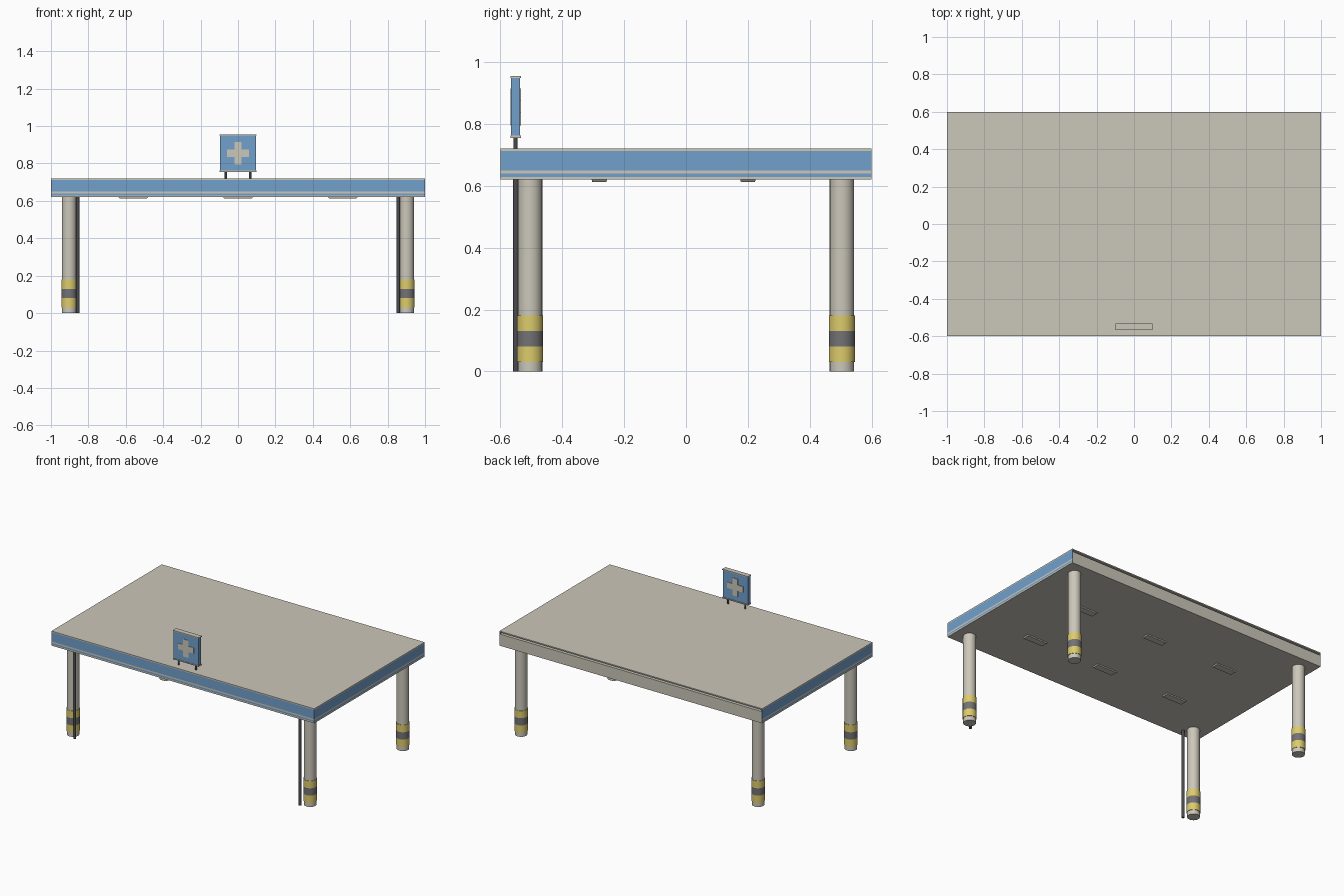
import bpy, bmesh, math

if "Cube" in bpy.data.objects:
    bpy.data.objects.remove(bpy.data.objects["Cube"])

def mat(name, c):
    m = bpy.data.materials.new(name)
    m.diffuse_color = (*c, 1)
    m.use_nodes = True
    m.node_tree.nodes["Principled BSDF"].inputs["Base Color"].default_value = m.diffuse_color
    return m

CREAM = mat("cream panel", (0.60, 0.57, 0.49))
BLUE = mat("sky blue", (0.165, 0.35, 0.60))
YELLOW = mat("hazard yellow", (0.72, 0.60, 0.15))
GREY = mat("band grey", (0.17, 0.17, 0.18))
DARK = mat("dark metal", (0.07, 0.072, 0.08))

def finish(name, bm, m):
    me = bpy.data.meshes.new(name)
    bmesh.ops.recalc_face_normals(bm, faces=bm.faces)
    bm.to_mesh(me)
    bm.free()
    me.materials.append(m)
    ob = bpy.data.objects.new(name, me)
    bpy.context.collection.objects.link(ob)
    return ob

def box(name, x, y, z, m, taper=1.0):
    """Box from (min, max) ranges; taper shrinks the bottom."""
    bm = bmesh.new()
    bmesh.ops.create_cube(bm, size=1)
    for v in bm.verts:
        k = taper if v.co.z < 0 else 1.0
        v.co = ((x[0] + x[1]) / 2 + v.co.x * k * (x[1] - x[0]),
                (y[0] + y[1]) / 2 + v.co.y * k * (y[1] - y[0]),
                (z[0] + z[1]) / 2 + v.co.z * (z[1] - z[0]))
    return finish(name, bm, m)

def tube(name, x, y, z, r, m, sides=24):
    bm = bmesh.new()
    bmesh.ops.create_cone(bm, cap_ends=True, segments=sides, radius1=r, radius2=r, depth=z[1] - z[0])
    bmesh.ops.translate(bm, verts=bm.verts, vec=(x, y, (z[0] + z[1]) / 2))
    for f in bm.faces:
        f.smooth = len(f.verts) == 4
    for e in bm.edges:
        e.smooth = all(len(f.verts) == 4 for f in e.link_faces)
    return finish(name, bm, m)

# Canopy: core, recessed gutter along the back, top deck
box("canopy_core", (-0.996, 0.996), (-0.596, 0.6), (0.62, 0.70), CREAM)
box("back_gutter", (-0.996, 0.996), (-0.596, 0.575), (0.70, 0.712), DARK)
box("roof_deck", (-1, 1), (-0.6, 0.6), (0.712, 0.72), CREAM)

# Fascia stripes on the front and both sides
for label, z, m in (("lower_trim", (0.62, 0.629), CREAM), ("lower_stripe", (0.629, 0.639), BLUE),
                    ("pale_stripe", (0.639, 0.649), CREAM), ("main_band", (0.649, 0.712), BLUE)):
    box("front_" + label, (-1, 1), (-0.6, -0.596), z, m)
    for side, s in (("left", -1), ("right", 1)):
        box(side + "_" + label, sorted((s * 0.996, s)), (-0.596, 0.6), z, m)

# Legs with hazard bands
for sx in (-1, 1):
    for sy in (-1, 1):
        x, y = sx * 0.902, sy * 0.504
        tube("leg", x, y, (0, 0.62), 0.0395, CREAM)
        tube("lower_yellow_band", x, y, (0.03, 0.08), 0.0425, YELLOW)
        tube("grey_band", x, y, (0.08, 0.13), 0.0425, GREY)
        tube("upper_yellow_band", x, y, (0.13, 0.18), 0.0425, YELLOW)
    # Front drainpipes and sign posts
    tube("drainpipe", sx * 0.857, -0.55, (0, 0.62), 0.009, DARK, 12)
    tube("sign_post", sx * 0.065, -0.551, (0.72, 0.757), 0.006, DARK, 12)

# Underside lamps
for x in (-0.56, 0, 0.56):
    for y in (-0.28, 0.2):
        box("ceiling_lamp", (x - 0.08, x + 0.08), (y - 0.025, y + 0.025), (0.613, 0.621), CREAM, 0.92)

# Roof sign with caps
box("sign_box", (-0.095, 0.095), (-0.565, -0.537), (0.762, 0.949), BLUE)
box("sign_bottom_cap", (-0.098, 0.098), (-0.568, -0.533), (0.755, 0.762), CREAM)
box("sign_top_cap", (-0.098, 0.098), (-0.568, -0.533), (0.949, 0.955), CREAM)

# Cross plates on both faces of the sign
a, b = 0.06, 0.02
OUTLINE = [(-b, -a), (b, -a), (b, -b), (a, -b), (a, b), (b, b),
           (b, a), (-b, a), (-b, b), (-a, b), (-a, -b), (-b, -b)]
for name, y0, y1 in (("front_cross", -0.5675, -0.564), ("back_cross", -0.538, -0.5335)):
    bm = bmesh.new()
    f = bm.faces.new([bm.verts.new((x, y0, 0.855 + z)) for x, z in OUTLINE])
    ext = bmesh.ops.extrude_face_region(bm, geom=[f], use_keep_orig=True)
    bmesh.ops.translate(bm, vec=(0, y1 - y0, 0),
                        verts=[v for v in ext["geom"] if isinstance(v, bmesh.types.BMVert)])
    finish(name, bm, CREAM)
